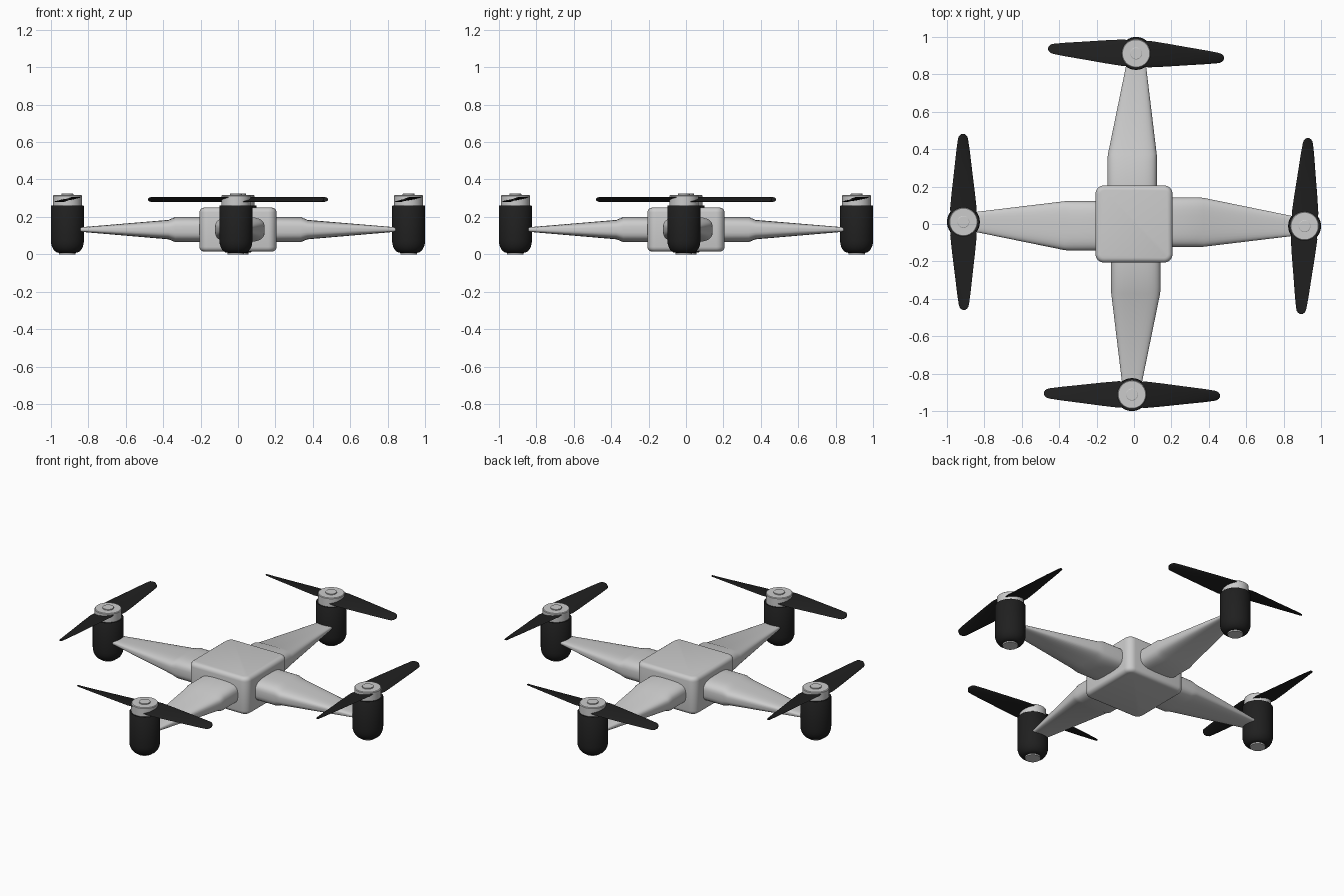
import bpy, bmesh
from math import sin, cos, pi, radians, copysign, asin
from mathutils import Matrix, Vector

if "Cube" in bpy.data.objects:
    bpy.data.objects.remove(bpy.data.objects["Cube"])

dark = bpy.data.materials.new("dark_plastic")
dark.diffuse_color = (0.014, 0.014, 0.014, 1)
dark.use_nodes = True
dark.node_tree.nodes["Principled BSDF"].inputs["Base Color"].default_value = dark.diffuse_color


def finish(bm, name, matrix=None, mat=None, angle=30):
    bmesh.ops.recalc_face_normals(bm, faces=bm.faces)
    if matrix:
        bm.transform(matrix)
    me = bpy.data.meshes.new(name)
    bm.to_mesh(me)
    bm.free()
    ob = bpy.data.objects.new(name, me)
    bpy.context.collection.objects.link(ob)
    if mat:
        me.materials.append(mat)
    bpy.ops.object.select_all(action='DESELECT')
    ob.select_set(True)
    bpy.context.view_layer.objects.active = ob
    bpy.ops.object.shade_smooth_by_angle(angle=radians(angle))
    return ob


def loft(rings):
    """Skin a list of closed rings and cap both ends."""
    bm = bmesh.new()
    vs = [[bm.verts.new(p) for p in r] for r in rings]
    n = len(vs[0])
    for a, b in zip(vs, vs[1:]):
        for i in range(n):
            bm.faces.new((a[i], a[(i + 1) % n], b[(i + 1) % n], b[i]))
    bm.faces.new(vs[0])
    bm.faces.new(vs[-1])
    return bm


def lathe(profile, n=40):
    return loft([[(r * cos(2 * pi * i / n), r * sin(2 * pi * i / n), z)
                  for i in range(n)] for r, z in profile])


def arm_ring(x, y, half_w, z0, z1, n=32):
    """Rounded-box cross-section across the arm."""
    pts = []
    for i in range(n):
        t = 2 * pi * (i + 0.5) / n
        c, s = cos(t), sin(t)
        pts.append((x, y + half_w * copysign(abs(c) ** 0.6, c),
                    (z0 + z1) / 2 + (z1 - z0) / 2 * copysign(abs(s) ** 0.6, s)))
    return pts


def blade_ring(x, half_c, n=16):
    """Thin pitched section; the counter-clockwise edge is the higher one."""
    pitch = asin(min(0.45, 0.012 / half_c))
    rot = Matrix.Rotation(pitch, 3, 'X')
    return [Vector((x, 0, 0)) + rot @ Vector(
        (0, half_c * cos(2 * pi * i / n), 0.005 * sin(2 * pi * i / n)))
        for i in range(n)]


# central body
bm = bmesh.new()
bmesh.ops.create_cube(bm, size=1)
bmesh.ops.scale(bm, vec=(0.412, 0.412, 0.235), verts=bm.verts)
bmesh.ops.translate(bm, vec=(0, 0, 0.132), verts=bm.verts)
upright = [e for e in bm.edges
           if abs(e.verts[0].co.z - e.verts[1].co.z) > 0.1]
bmesh.ops.bevel(bm, geom=upright, offset=0.045, segments=6, profile=0.5,
                affect='EDGES')
rims = [e for e in bm.edges
        if abs(e.verts[0].co.z - e.verts[1].co.z) < 1e-4]
bmesh.ops.bevel(bm, geom=rims, offset=0.025, segments=4, profile=0.5,
                affect='EDGES')
finish(bm, "body")

blade_angles = {"right": 87.7, "back": -3.2, "left": 90.3, "front": -0.8}
for k, (side, prop_angle) in enumerate(blade_angles.items()):
    turn = Matrix.Rotation(k * pi / 2, 4, 'Z')
    place = turn @ Matrix.Translation((0.912, -0.011, 0))

    # tapering arm
    finish(loft([arm_ring(0.15, 0.010, 0.133, 0.065, 0.200),
                 arm_ring(0.335, 0.010, 0.133, 0.065, 0.200),
                 arm_ring(0.372, 0.009, 0.131, 0.080, 0.184),
                 arm_ring(0.85, -0.011, 0.053, 0.121, 0.144)]),
           side + "_arm", turn, angle=25)

    # motor can with domed bottom
    dome = [(0.045 + 0.043 * sin(t * pi / 12), 0.072 - 0.064 * cos(t * pi / 12))
            for t in range(7)]
    finish(lathe(dome + [(0.088, 0.258), (0.085, 0.262)]),
           side + "_motor", place, dark, 40)
    finish(lathe([(0.044, 0.0), (0.044, 0.03)]), side + "_motor_foot", place)

    # rotor hub with a small top button
    finish(lathe([(0.077, 0.255), (0.077, 0.313), (0.073, 0.317),
                  (0.032, 0.317), (0.032, 0.323), (0.029, 0.325)]),
           side + "_hub", place)

    # two pitched blades
    for j in range(2):
        rot = Matrix.Rotation(radians(prop_angle) + j * pi - k * pi / 2, 4, 'Z')
        sections = [(0.02, 0.066), (0.07, 0.072), (0.16, 0.063), (0.28, 0.049),
                    (0.38, 0.038), (0.44, 0.030)]
        sections += [(0.44 + 0.031 * sin(a), 0.030 * cos(a))
                     for a in (0.5, 0.9, 1.25, 1.45)]
        finish(loft([blade_ring(*s) for s in sections]),
               f"{side}_blade_{j + 1}",
               place @ Matrix.Translation((0, 0, 0.293)) @ rot, dark, 50)
